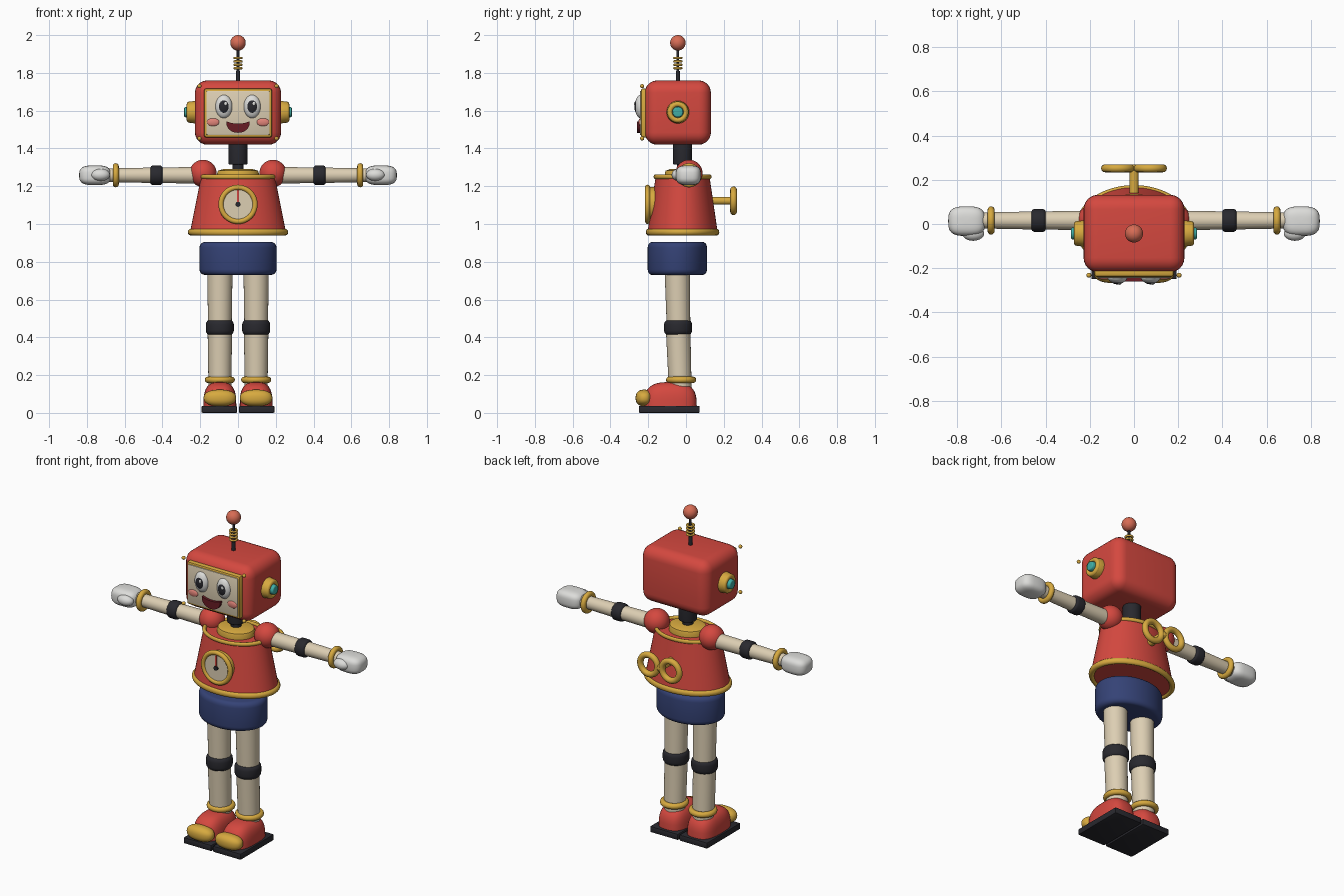
import bpy, bmesh, math
from mathutils import Matrix

cube = bpy.data.objects.get("Cube")
if cube:
    bpy.data.objects.remove(cube, do_unlink=True)


def material(name, rgb):
    m = bpy.data.materials.new(name)
    m.use_nodes = True
    m.diffuse_color = (*rgb, 1)
    m.node_tree.nodes["Principled BSDF"].inputs["Base Color"].default_value = (*rgb, 1)
    return m


RED = material("red paint", (0.66, 0.065, 0.05))
GOLD = material("gold", (0.68, 0.4, 0.05))
CREAM = material("cream", (0.72, 0.62, 0.45))
NAVY = material("navy", (0.035, 0.055, 0.18))
BLACK = material("black rubber", (0.022, 0.022, 0.028))
WHITE = material("white", (0.72, 0.72, 0.7))
TEAL = material("teal", (0.05, 0.42, 0.38))
MAROON = material("mouth maroon", (0.14, 0.012, 0.018))
PINK = material("cheek pink", (0.75, 0.23, 0.19))
CORAL = material("coral", (0.68, 0.15, 0.09))

UP = (0, 0, 0)
FRONT = (math.pi / 2, 0, 0)


def side(s):
    return (0, s * math.pi / 2, 0)


def finish(name, bm, mat, loc, rot=UP, scale=(1, 1, 1), smooth=True):
    bmesh.ops.recalc_face_normals(bm, faces=bm.faces[:])
    me = bpy.data.meshes.new(name)
    bm.to_mesh(me)
    bm.free()
    me.materials.append(mat)
    ob = bpy.data.objects.new(name, me)
    bpy.context.collection.objects.link(ob)
    ob.location, ob.rotation_euler, ob.scale = loc, rot, scale
    if smooth:
        bpy.ops.object.select_all(action="DESELECT")
        ob.select_set(True)
        bpy.context.view_layer.objects.active = ob
        bpy.ops.object.shade_smooth_by_angle(angle=math.radians(40))
    return ob


def lathe(name, profile, mat, loc, rot=UP, scale=(1, 1, 1), steps=48):
    """Spin (radius, height) points about the local z axis."""
    bm = bmesh.new()
    vs = [bm.verts.new((r, 0, h)) for r, h in profile]
    es = [bm.edges.new(p) for p in zip(vs, vs[1:])]
    bmesh.ops.spin(bm, geom=vs + es, cent=(0, 0, 0), axis=(0, 0, 1),
                   angle=2 * math.pi, steps=steps)
    bmesh.ops.remove_doubles(bm, verts=bm.verts[:], dist=1e-5)
    return finish(name, bm, mat, loc, rot, scale)


def tube(name, r0, r1, length, mat, loc, rot=UP, scale=(1, 1, 1), soft=0.0):
    """Capped cylinder or cone starting at loc, with optional rounded rims."""
    pts = [(0, 0)]
    if soft:
        arc = [i * math.pi / 8 for i in range(5)]
        pts += [(r0 - soft + soft * math.sin(a), soft - soft * math.cos(a)) for a in arc]
        pts += [(r1 - soft + soft * math.cos(a), length - soft + soft * math.sin(a)) for a in arc]
    else:
        pts += [(r0, 0), (r1, length)]
    return lathe(name, pts + [(0, length)], mat, loc, rot, scale)


def ring(name, major, minor, mat, loc, rot=UP, scale=(1, 1, 1)):
    pts = [(major + minor * math.cos(a), minor * math.sin(a))
           for a in (i * math.pi / 6 for i in range(13))]
    return lathe(name, pts, mat, loc, rot, scale)


def ball(name, radii, mat, loc, power=1.0, flat_base=False):
    """Ellipsoid; a power below one makes it boxier."""
    bm = bmesh.new()
    bmesh.ops.create_uvsphere(bm, u_segments=32, v_segments=20, radius=1)
    for v in bm.verts:
        v.co = [math.copysign(abs(c) ** power, c) * r if abs(c) > 1e-6 else 0
                for c, r in zip(v.co, radii)]
        if flat_base:
            v.co.z = max(v.co.z, 0)
    return finish(name, bm, mat, loc)


def box(name, size, mat, loc, bevel=0.0, segments=4):
    bm = bmesh.new()
    bmesh.ops.create_cube(bm, size=1, matrix=Matrix.Diagonal((*size, 1)))
    if bevel:
        bmesh.ops.bevel(bm, geom=bm.edges[:], offset=bevel, segments=segments,
                        profile=0.5, affect="EDGES")
    return finish(name, bm, mat, loc)


# Head, face plate and mouth
HEAD_Y = -0.043
box("head", (0.456, 0.35, 0.34), RED, (0, HEAD_Y, 1.59), 0.065, 6)
box("face_frame", (0.36, 0.04, 0.26), GOLD, (0, -0.219, 1.588), 0.012, 2)
box("face_plate", (0.335, 0.02, 0.235), CREAM, (0, -0.234, 1.588), 0.006, 2)

bm = bmesh.new()
outline = [(0.062 * math.cos(a), -0.06 * math.sin(a) ** 0.8)
           for a in (i * math.pi / 20 for i in range(21))]
outline += [(x, -0.012 * (1 - (x / 0.062) ** 2)) for x in (-0.04, -0.02, 0, 0.02, 0.04)]
face = bm.faces.new([bm.verts.new((x, 0, z)) for x, z in outline])
geo = bmesh.ops.extrude_face_region(bm, geom=[face])["geom"]
bmesh.ops.translate(bm, vec=(0, -0.02, 0),
                    verts=[g for g in geo if isinstance(g, bmesh.types.BMVert)])
finish("mouth", bm, MAROON, (0, -0.24, 1.543))

# Antenna
tube("antenna_base", 0.011, 0.011, 0.06, BLACK, (0, HEAD_Y, 1.75))
tube("antenna_rod", 0.007, 0.007, 0.2, BLACK, (0, HEAD_Y, 1.75))
ball("antenna_ball", (0.041,) * 3, CORAL, (0, HEAD_Y, 1.959))
for i in range(4):
    ring(f"antenna_coil_{i + 1}", 0.019, 0.006, GOLD, (0, HEAD_Y, 1.825 + 0.018 * i))

# Neck, torso and hips
BODY_Y = -0.018
OVAL = (1, 0.73, 1)
tube("neck", 0.051, 0.051, 0.16, BLACK, (0, BODY_Y, 1.315), soft=0.006)
tube("neck_peg", 0.03, 0.03, 0.05, BLACK, (0, BODY_Y, 1.275))
lathe("collar", [(0, 0.052), (0.08, 0.05), (0.105, 0.042), (0.11, 0.03), (0.11, 0)],
      GOLD, (0, BODY_Y, 1.24), scale=(1, 0.85, 1))
tube("torso", 0.256, 0.196, 0.3, RED, (0, BODY_Y, 0.948), scale=OVAL)
ring("torso_top_trim", 0.19, 0.012, GOLD, (0, BODY_Y, 1.25), scale=(1, 0.76, 1))
ring("torso_bottom_trim", 0.248, 0.018, GOLD, (0, BODY_Y, 0.957), scale=OVAL)
tube("hips", 0.204, 0.204, 0.175, NAVY, (0, -0.046, 0.73), scale=(1, 0.77, 1), soft=0.03)

# Chest gauge
tube("gauge_body", 0.092, 0.092, 0.06, GOLD, (0, -0.14, 1.104), FRONT)
ring("gauge_rim", 0.09, 0.014, GOLD, (0, -0.203, 1.104), FRONT)
tube("gauge_dial", 0.084, 0.084, 0.05, CREAM, (0, -0.158, 1.104), FRONT)
box("gauge_needle", (0.009, 0.006, 0.075), RED, (0, -0.21, 1.142))
tube("gauge_hub", 0.013, 0.013, 0.012, BLACK, (0, -0.205, 1.104), FRONT)

# Wind-up key on the back
tube("key_stem", 0.021, 0.021, 0.16, GOLD, (0, 0.255, 1.123), FRONT)
ball("key_hub", (0.022, 0.02, 0.024), GOLD, (0, 0.25, 1.123))

for s, tag in ((1, "left_"), (-1, "right_")):
    # Eyes, cheeks and face rivets
    ball(tag + "eye", (0.045, 0.03, 0.062), WHITE, (s * 0.075, -0.24, 1.622))
    ball(tag + "pupil", (0.028, 0.014, 0.037), BLACK, (s * 0.075, -0.259, 1.622))
    ball(tag + "eye_glint", (0.008, 0.004, 0.01), WHITE, (s * 0.075 + 0.009, -0.271, 1.637))
    ball(tag + "cheek", (0.033, 0.009, 0.021), PINK, (s * 0.132, -0.243, 1.539))
    for z, level in ((1.73, "upper"), (1.453, "lower")):
        ball(f"{tag}{level}_rivet", (0.011,) * 3, GOLD, (s * 0.204, -0.232, z))

    # Ears
    tube(tag + "ear_disc", 0.06, 0.056, 0.05, GOLD, (s * 0.215, HEAD_Y, 1.592), side(s), soft=0.012)
    ring(tag + "ear_rim", 0.042, 0.014, GOLD, (s * 0.258, HEAD_Y, 1.592), side(s))
    tube(tag + "ear_cap", 0.03, 0.027, 0.03, TEAL, (s * 0.255, HEAD_Y, 1.592), side(s), soft=0.007)

    # Arms
    ay, az = 0.016, 1.258
    ball(tag + "shoulder", (0.072,) * 3, RED, (s * 0.185, ay, 1.268))
    tube(tag + "upper_arm", 0.044, 0.041, 0.22, CREAM, (s * 0.2, ay, az), side(s))
    tube(tag + "elbow", 0.052, 0.052, 0.066, BLACK, (s * 0.399, ay, az), side(s), soft=0.016)
    tube(tag + "forearm", 0.041, 0.036, 0.26, CREAM, (s * 0.44, ay, az), side(s))
    ring(tag + "cuff", 0.048, 0.016, GOLD, (s * 0.647, ay, az), side(s))
    ball(tag + "hand", (0.084, 0.067, 0.052), WHITE, (s * 0.757, ay - 0.003, az), 0.65)
    ball(tag + "thumb", (0.05, 0.034, 0.032), WHITE, (s * 0.728, -0.042, 1.26))

    # Key loop
    ring(tag + "key_loop", 0.058, 0.018, GOLD, (s * 0.073, 0.252, 1.123), FRONT)

    # Legs, leaning back slightly towards the ankle
    x = s * 0.096
    lean = (0.022, 0, 0)
    tube(tag + "thigh", 0.062, 0.067, 0.32, CREAM, (x, -0.039, 0.43), lean)
    tube(tag + "knee", 0.074, 0.074, 0.084, BLACK, (x, -0.042, 0.41), soft=0.026)
    tube(tag + "shin", 0.06, 0.065, 0.34, CREAM, (x, -0.03, 0.11), (0.035, 0, 0))
    ring(tag + "ankle_ring", 0.063, 0.017, GOLD, (x, -0.026, 0.175))

    # Shoes
    ball(tag + "shoe", (0.087, 0.14, 0.127), RED, (x, -0.083, 0.036), 0.68, True)
    ball(tag + "toe_cap", (0.086, 0.045, 0.044), GOLD, (x, -0.222, 0.079), 0.85)
    box(tag + "sole", (0.188, 0.322, 0.037), BLACK, (x + s * 0.003, -0.089, 0.0185), 0.006, 2)
